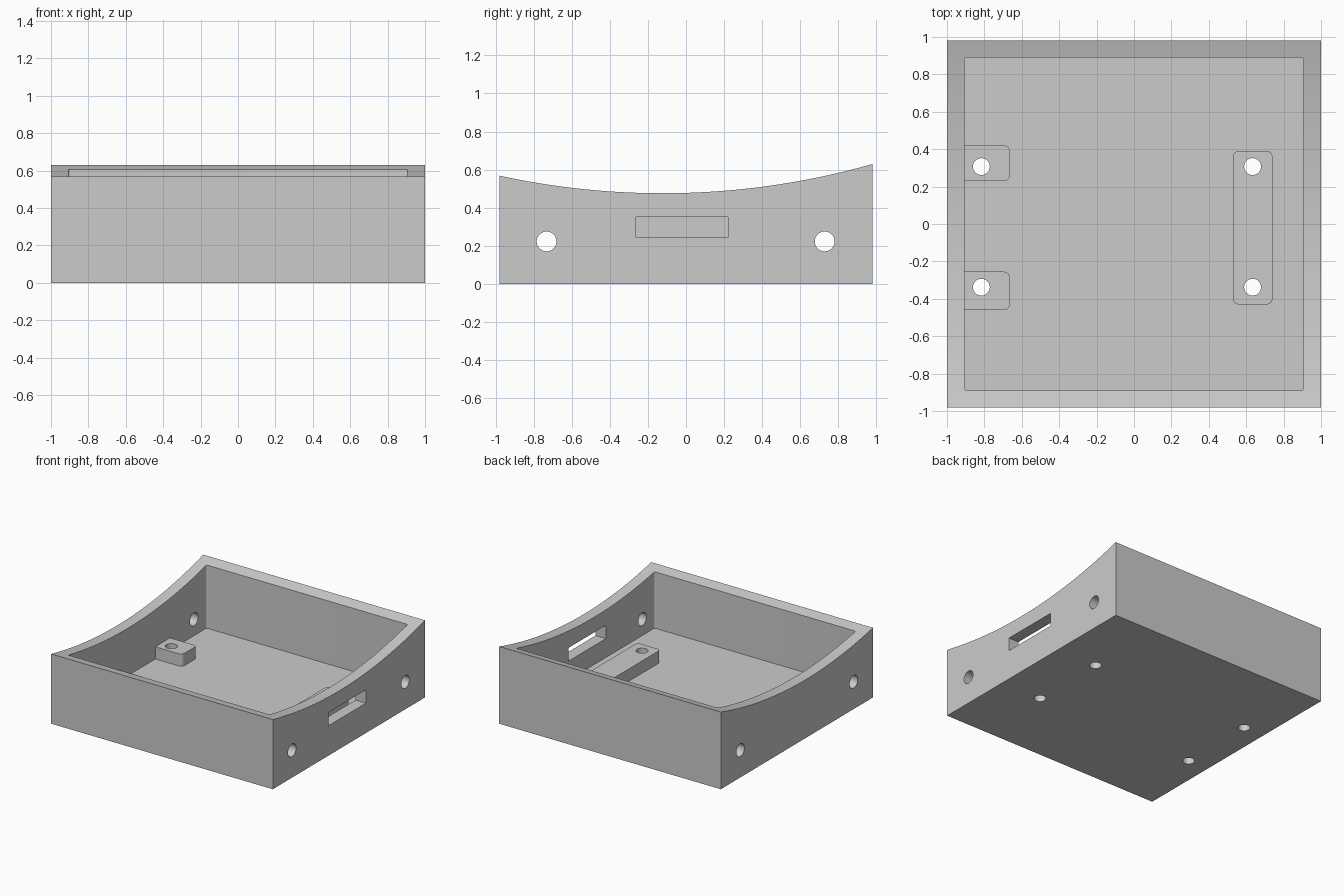
import bpy
import bmesh
import math
from mathutils import Matrix, Vector

default = bpy.data.objects.get("Cube")
if default:
    bpy.data.objects.remove(default, do_unlink=True)

grey = bpy.data.materials.new("plain grey")
grey.use_nodes = True
grey.diffuse_color = (0.6, 0.6, 0.6, 1)
grey.node_tree.nodes["Principled BSDF"].inputs["Base Color"].default_value = grey.diffuse_color

HALF_Y, FLOOR, PAD_TOP = 0.98, 0.09, 0.19
DIP_Y, DIP_Z, RADIUS = -0.122, 0.476, 4.03   # sagging arc of the rim


def finish(name, bm):
    bmesh.ops.recalc_face_normals(bm, faces=bm.faces)
    mesh = bpy.data.meshes.new(name)
    bm.to_mesh(mesh)
    bm.free()
    mesh.materials.append(grey)
    obj = bpy.data.objects.new(name, mesh)
    bpy.context.collection.objects.link(obj)
    return obj


def box(name, low, high, corner=0.0, from_x=-2):
    """Box between two corners; upright edges beyond from_x may be rounded."""
    low, high = Vector(low), Vector(high)
    bm = bmesh.new()
    bmesh.ops.create_cube(bm, size=1, matrix=Matrix.Translation((low + high) / 2)
                          @ Matrix.Diagonal((*(high - low), 1)))
    if corner:
        edges = [e for e in bm.edges
                 if abs(e.verts[0].co.z - e.verts[1].co.z) > 0.01
                 and e.verts[0].co.x > from_x]
        bmesh.ops.bevel(bm, geom=edges, offset=corner, segments=6,
                        profile=0.5, affect='EDGES')
    return finish(name, bm)


def drill(name, centre, radius, length, sideways=False):
    turn = Matrix.Rotation(math.pi / 2 if sideways else 0, 4, 'Y')
    bm = bmesh.new()
    bmesh.ops.create_cone(bm, cap_ends=True, segments=40, radius1=radius,
                          radius2=radius, depth=length,
                          matrix=Matrix.Translation(centre) @ turn)
    return finish(name, bm)


def cut(obj, cutters):
    bpy.context.view_layer.objects.active = obj
    for cutter in cutters:
        mod = obj.modifiers.new("cut", 'BOOLEAN')
        mod.operation, mod.solver, mod.object = 'DIFFERENCE', 'EXACT', cutter
        bpy.ops.object.modifier_apply(modifier=mod.name)


# Tray block: side profile with a concave top, extruded across x
profile = [(HALF_Y, 0), (-HALF_Y, 0)]
steps = 48
for i in range(steps + 1):
    y = -HALF_Y + 2 * HALF_Y * i / steps
    profile.append((y, DIP_Z + RADIUS - math.sqrt(RADIUS ** 2 - (y - DIP_Y) ** 2)))
bm = bmesh.new()
face = bm.faces.new([bm.verts.new((-1, y, z)) for y, z in profile])
new = bmesh.ops.extrude_face_region(bm, geom=[face])["geom"]
bmesh.ops.translate(bm, vec=(2, 0, 0),
                    verts=[v for v in new if isinstance(v, bmesh.types.BMVert)])
tray = finish("tray", bm)

# Mounting pads inside the tray
pads = [
    box("back_wall_pad", (-0.907, 0.23, FLOOR), (-0.665, 0.42, PAD_TOP), 0.03, -0.8),
    box("front_wall_pad", (-0.907, -0.46, FLOOR), (-0.665, -0.255, PAD_TOP), 0.03, -0.8),
    box("long_pad", (0.53, -0.43, FLOOR), (0.74, 0.39, PAD_TOP), 0.03),
]

# Cutters: pocket, slot in the left wall, side holes, screw holes
pocket = box("pocket", (-0.907, -0.89, FLOOR), (0.907, 0.89, 1), 0.01)
slot = box("slot", (0.85, -0.262, 0.244), (1.1, 0.22, 0.352))
side_holes = [drill("side_hole", (0, y, 0.223), 0.052, 3, True) for y in (-0.732, 0.728)]
screw_holes = [drill("screw_hole", (x, y, 0.1), 0.045, 0.6)
               for x in (-0.816, 0.634) for y in (-0.338, 0.307)]

cut(tray, [pocket, slot] + side_holes + screw_holes)
cut(pads[0], [screw_holes[1]])
cut(pads[1], [screw_holes[0]])
cut(pads[2], screw_holes[2:])

for helper in [pocket, slot] + side_holes + screw_holes:
    bpy.data.objects.remove(helper, do_unlink=True)

# Smooth the curved rim, holes and corners, keeping edges sharp
bpy.ops.object.select_all(action='DESELECT')
for obj in [tray] + pads:
    obj.select_set(True)
bpy.context.view_layer.objects.active = tray
bpy.ops.object.shade_smooth_by_angle(angle=math.radians(30))
